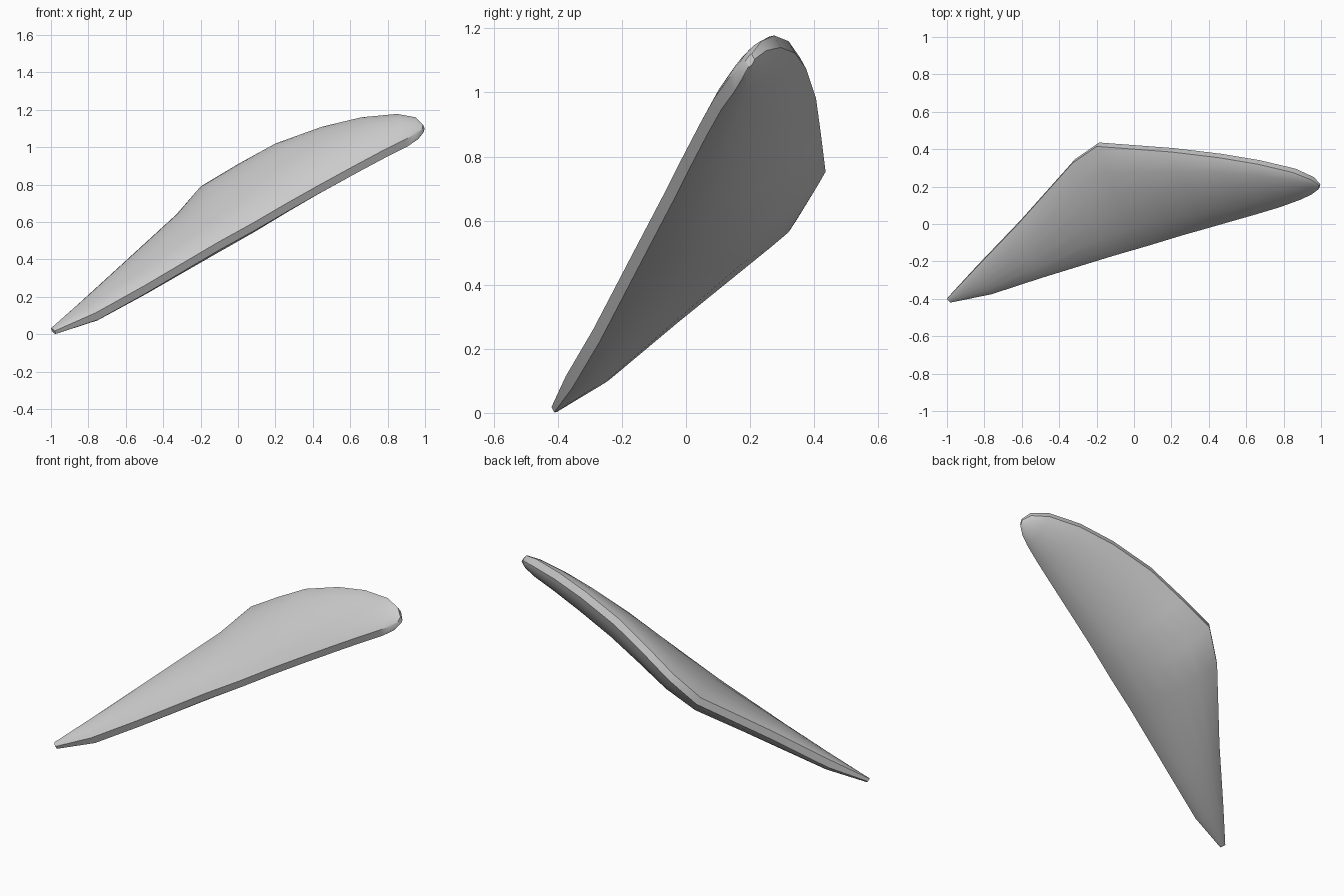
import bpy, bmesh
from mathutils import Vector

cube = bpy.data.objects.get("Cube")
if cube:
    bpy.data.objects.remove(cube, do_unlink=True)

# One plain grey finish
grey = bpy.data.materials.new("plain_grey")
grey.use_nodes = True
color = (0.6, 0.6, 0.6, 1)
grey.diffuse_color = color
grey.node_tree.nodes["Principled BSDF"].inputs["Base Color"].default_value = color

# Matching points along the straight front edge and the bent back edge
FRONT = [(-.98, -.42, .018), (-.76, -.375, .115), (-.5, -.29, .26), (-.11, -.17, .49),
         (.08, -.115, .595), (.26, -.06, .70), (.42, -.015, .79), (.63, .045, .905),
         (.78, .09, .985), (.89, .13, 1.04), (.95, .158, 1.07), (.985, .185, 1.095)]
BACK = [(-1, -.40, .032), (-.85, -.24, .165), (-.62, .0, .375), (-.33, .325, .64),
        (-.2, .415, .79), (0, .40, .91), (.2, .385, 1.02), (.45, .355, 1.11),
        (.66, .32, 1.16), (.85, .275, 1.178), (.95, .235, 1.16), (.99, .205, 1.12)]
UP = Vector((-.31, -.46, .833)).normalized()   # blade's upper side
STEPS = [.08, .22, .4, .6, .78, .92]
RIM, TOP_BULGE, BOTTOM_BULGE = .045, .11, .15


def section(front, back):
    """Closed lens-shaped section with a thin flat rim at both edges."""
    f, b = Vector(front), Vector(back)
    width = (b - f).length
    rim = RIM * min(1, .3 + width / .25)

    def arch(v):
        return (4 * v * (1 - v)) ** .8 * width

    top = [f] + [f.lerp(b, v) + UP * TOP_BULGE * arch(v) for v in STEPS] + [b]
    low = [f.lerp(b, v) - UP * (rim + BOTTOM_BULGE * arch(v)) for v in STEPS]
    low = [f - UP * rim] + low + [b - UP * rim]
    return top + low[::-1]


# Loft the sections into one blade
bm = bmesh.new()
rings = [[bm.verts.new(p) for p in section(f, b)] for f, b in zip(FRONT, BACK)]
for r, s in zip(rings, rings[1:]):
    n = len(r)
    for i in range(n):
        j = (i + 1) % n
        bm.faces.new((r[i], r[j], s[j], s[i]))
bm.faces.new(rings[0])
bm.faces.new(rings[-1])
bmesh.ops.recalc_face_normals(bm, faces=bm.faces)
mesh = bpy.data.meshes.new("blade")
bm.to_mesh(mesh)
bm.free()
mesh.materials.append(grey)

blade = bpy.data.objects.new("blade", mesh)
bpy.context.collection.objects.link(blade)
bpy.ops.object.select_all(action='DESELECT')
blade.select_set(True)
bpy.context.view_layer.objects.active = blade
bpy.ops.object.shade_smooth_by_angle(angle=.6)
